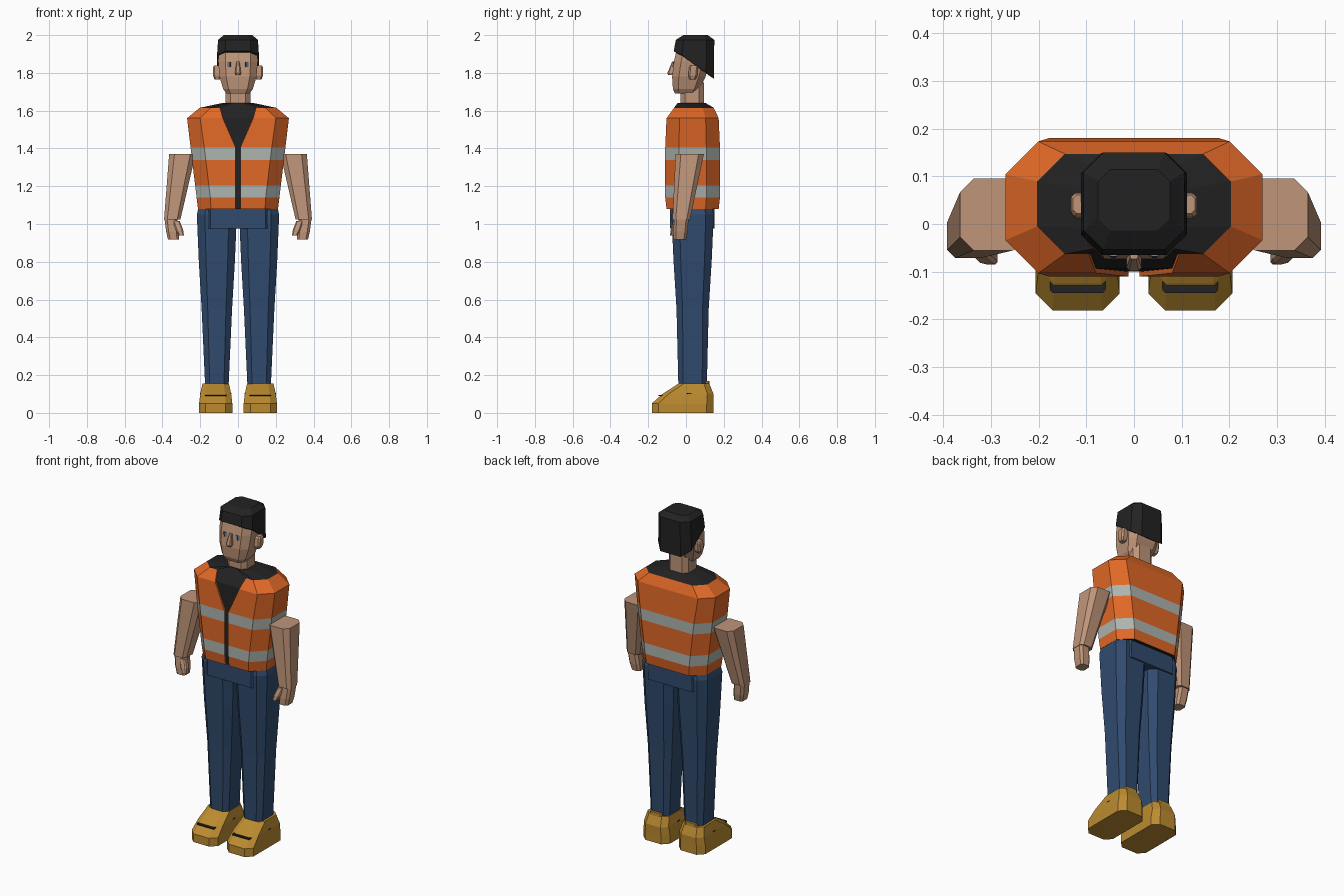
import bpy, bmesh
from mathutils import Vector

cube = bpy.data.objects.get("Cube")
if cube:
    bpy.data.objects.remove(cube, do_unlink=True)


def material(name, *rgb):
    mat = bpy.data.materials.new(name)
    mat.use_nodes = True
    mat.diffuse_color = (*rgb, 1)
    shader = next(n for n in mat.node_tree.nodes if n.type == "BSDF_PRINCIPLED")
    shader.inputs["Base Color"].default_value = (*rgb, 1)
    shader.inputs["Roughness"].default_value = 0.8
    return mat


orange = material("vest orange", 0.75, 0.14, 0.02)
silver = material("reflective grey", 0.42, 0.46, 0.43)
black = material("black cloth and hair", 0.016, 0.016, 0.016)
denim = material("denim blue", 0.03, 0.07, 0.155)
skin = material("skin", 0.52, 0.3, 0.19)
leather = material("boot tan", 0.5, 0.26, 0.03)
white = material("eye white", 0.6, 0.65, 0.7)
iris = material("eye dark blue", 0.02, 0.06, 0.12)


def octagon(centre, half, z, cut):
    """Rectangle with cut corners, starting at the left end of its front edge."""
    hx, hy = half
    corner = cut * min(hx, hy)
    ix, iy = hx - corner, hy - corner
    outline = ((-ix, -hy), (ix, -hy), (hx, -iy), (hx, iy),
               (ix, hy), (-ix, hy), (-hx, iy), (-hx, -iy))
    return [Vector((centre[0] + x, centre[1] + y, z)) for x, y in outline]


def loft(name, rings, mats, rule=None, side=1):
    """Skin a stack of rings; side=-1 mirrors the part to the other side."""
    bm = bmesh.new()
    rows = [[bm.verts.new((p.x * side, p.y, p.z)) for p in ring] for ring in rings]
    for low, high in zip(rows, rows[1:]):
        for i in range(len(low)):
            bm.faces.new((low[i - 1], low[i], high[i], high[i - 1]))
    bm.faces.new(rows[0])
    bm.faces.new(rows[-1])
    bmesh.ops.recalc_face_normals(bm, faces=bm.faces)
    if rule:
        for face in bm.faces:
            face.material_index = rule(face.calc_center_median(), face.normal)
    mesh = bpy.data.meshes.new(name)
    bm.to_mesh(mesh)
    bm.free()
    for mat in mats:
        mesh.materials.append(mat)
    obj = bpy.data.objects.new(name, mesh)
    bpy.context.collection.objects.link(obj)
    return obj


def limb(name, mat, centre, half, steps, lean=(0, 0), cut=0.4, side=1):
    """Leaning octagonal column; each step is a height and its scale in x and y."""
    rings = []
    base = steps[0][0]
    for z, *scale in steps:
        middle = [c + slope * (z - base) for c, slope in zip(centre, lean)]
        size = (half[0] * scale[0], half[1] * scale[-1])
        rings.append(octagon(middle, size, z, cut))
    return loft(name, rings, [mat], side=side)


# Vest with reflective bands and a recessed front opening
hem, chest, shoulder, collar = 1.08, 1.56, 1.615, 1.64
low_band, high_band = (1.14, 1.205), (1.34, 1.405)


def opened(ring, gap):
    """Add the recessed opening to the front edge of a ring."""
    front = ring[0].y
    ring[1:1] = [Vector((x, y, ring[0].z)) for x, y in (
        (-gap, front), (-gap, front + 0.01), (gap, front + 0.01), (gap, front))]
    return ring


def vest_colour(centre, normal):
    in_opening = abs(centre.x) < 0.001 and centre.y < 0
    if in_opening or centre.z > shoulder or normal.z < -0.9:
        return 2
    return int(any(low < centre.z < high for low, high in (low_band, high_band)))


vest_rings = []
for z in (hem, *low_band, *high_band, chest):
    width = 0.212 + 0.12 * (z - hem)
    depth = 0.138 if z in (hem, chest) else 0.145
    gap = 0.08 if z == chest else 0.012
    vest_rings.append(opened(octagon((0, 0.035), (width, depth), z, 0.5), gap))
vest_rings.append(opened(octagon((0, 0.042), (0.203, 0.105), shoulder, 0.55), 0.095))
vest_rings.append(opened(octagon((0, 0.03), (0.085, 0.075), collar, 0.5), 0.03))
loft("vest_torso", vest_rings, [orange, silver, black], vest_colour)

# Hips
limb("hips", denim, centre=(0, 0.034), half=(0.157, 0.118), cut=0.1,
     steps=((0.975, 1), (1.1, 1)))

# Neck, head and nose
limb("neck", skin, centre=(0, 0.032), half=(0.065, 0.062), steps=((1.6, 1), (1.75, 1)))
limb("head", skin, centre=(0, -0.003), half=(0.105, 0.095), lean=(0, 0.2),
     steps=((1.69, 0.58), (1.715, 0.75), (1.78, 0.93), (1.86, 1), (1.95, 0.97)))
limb("nose", skin, centre=(0, -0.075), half=(0.016, 0.025), lean=(0, 0.2),
     steps=((1.79, 0.8), (1.8, 1), (1.86, 0.5)))

# Hair with a hem that slopes down to the nape
hairline = 1.915
hair = limb("hair", black, centre=(0, 0.042), half=(0.111, 0.107), lean=(0, 0.1),
            steps=((hairline, 1), (1.975, 0.95), (2, 0.68, 0.6)))
for vert in hair.data.vertices:
    if vert.co.z < hairline + 0.01:
        vert.co.z -= max(0, vert.co.y + 0.05) * 0.74

for side, label in ((1, "left_"), (-1, "right_")):
    # Eye and ear
    for part, mat, y, width in (("eye", white, -0.066, 0.009),
                                ("pupil", iris, -0.068, 0.005)):
        limb(label + part, mat, centre=(0.043, y), half=(width, 0.003),
             steps=((1.832, 1), (1.858, 1)), lean=(0, 0.1), side=side)
    limb(label + "ear", skin, centre=(0.11, 0.034), half=(0.022, 0.024), lean=(0, 0.1),
         steps=((1.765, 0.65), (1.785, 1), (1.83, 1), (1.838, 0.8)), side=side)

    # Arm, hand and thumb
    limb(label + "arm", skin, centre=(0.348, -0.025), half=(0.07, 0.075),
         lean=(-0.155, 0.13), steps=((1.025, 0.62), (1.37, 1)), side=side)
    limb(label + "hand", skin, centre=(0.341, -0.033), half=(0.034, 0.038),
         lean=(0.13, 0.08), steps=((0.918, 0.87), (0.96, 1), (1.03, 1)), side=side)
    limb(label + "thumb", skin, centre=(0.3, -0.072), half=(0.02, 0.018),
         lean=(0.35, 0.3), steps=((0.94, 0.7), (0.97, 1), (1.015, 0.9)), side=side)

    # Trouser leg
    limb(label + "leg", denim, centre=(0.112, 0.035), half=(0.106, 0.112), side=side,
         steps=((0.13, 0.58, 0.67), (0.55, 0.76), (0.8, 0.9), (1.05, 1), (1.085, 0.92)))

    # Boot with sole, heel tab, dark seam and side eyelet
    foot = dict(centre=(0.118, -0.018), half=(0.088, 0.163), side=side)
    limb(label + "boot_sole", leather, steps=((0, 1), (0.05, 1)), **foot)
    limb(label + "boot_upper", leather, lean=(0, 0.57), **foot,
         steps=((0.05, 1), (0.1, 0.93, 0.83), (0.155, 0.8, 0.5)))
    limb(label + "heel_tab", leather, centre=(0.117, 0.105), half=(0.042, 0.022),
         steps=((0.1, 1), (0.17, 0.9)), side=side)
    limb(label + "boot_seam", black, centre=(0.118, -0.13), half=(0.058, 0.015),
         steps=((0.09, 1), (0.096, 1)), side=side)
    limb(label + "boot_eyelet", black, centre=(0.118, 0.018), half=(0.083, 0.017),
         steps=((0.099, 1), (0.104, 1)), side=side)
